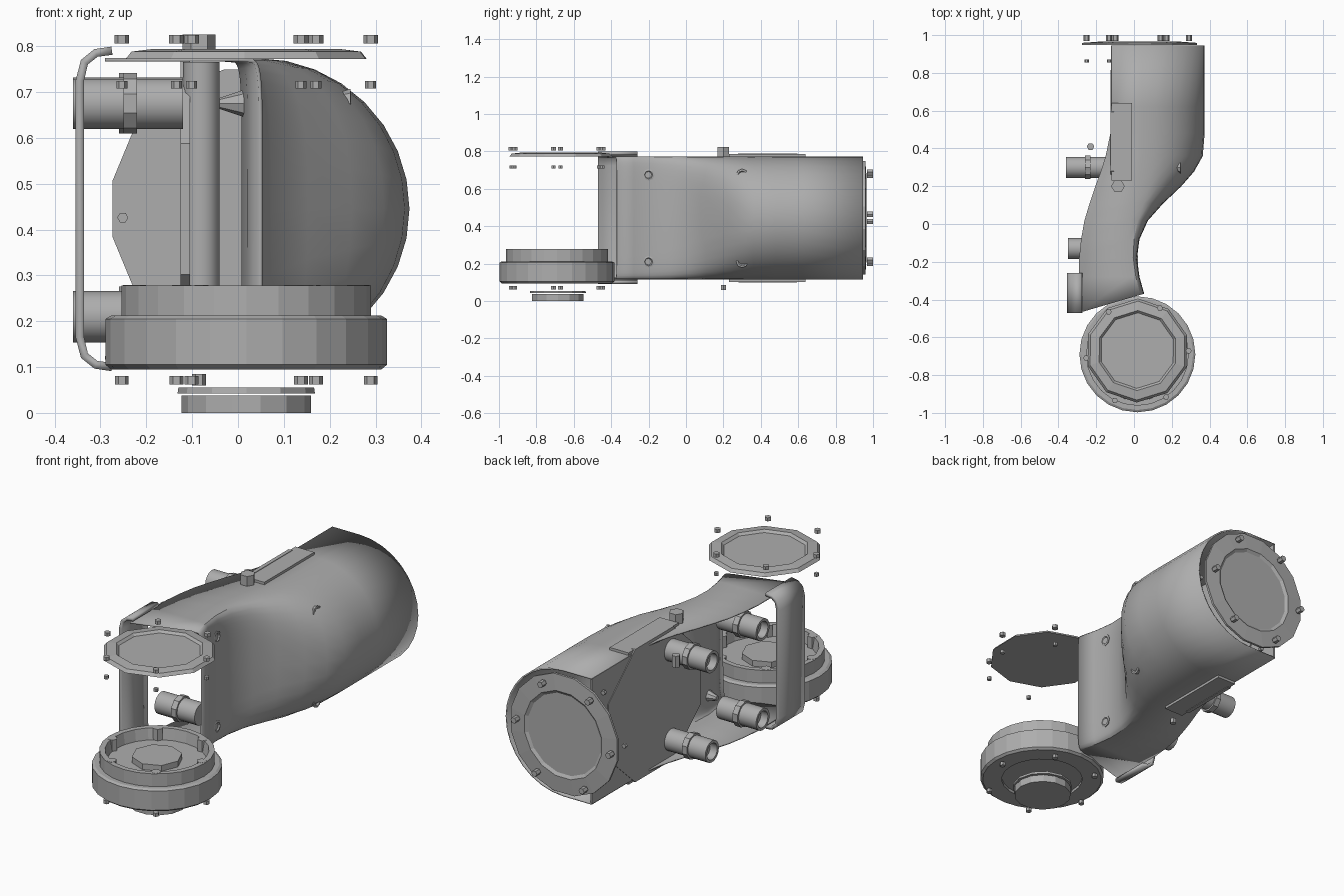
import bpy, bmesh, math
from mathutils import Matrix, Vector

if "Cube" in bpy.data.objects:
    bpy.data.objects.remove(bpy.data.objects["Cube"])

grey = bpy.data.materials.new("mid_grey")
grey.diffuse_color = (0.42, 0.42, 0.42, 1)
grey.use_nodes = True
grey.node_tree.nodes["Principled BSDF"].inputs["Base Color"].default_value = grey.diffuse_color
MID = 0.445      # height of the mirror plane of the arm
HALF = 0.325     # half height of the arm shell
AXES = {'X': Matrix.Rotation(math.pi / 2, 4, 'Y'),
        'Y': Matrix.Rotation(-math.pi / 2, 4, 'X'),
        'Z': Matrix.Identity(4)}


def finish(name, bm, smooth=None):
    bmesh.ops.recalc_face_normals(bm, faces=bm.faces)
    me = bpy.data.meshes.new(name)
    bm.to_mesh(me)
    bm.free()
    ob = bpy.data.objects.new(name, me)
    bpy.context.collection.objects.link(ob)
    me.materials.append(grey)
    if smooth:
        bpy.ops.object.select_all(action='DESELECT')
        ob.select_set(True)
        bpy.context.view_layer.objects.active = ob
        bpy.ops.object.shade_smooth_by_angle(angle=math.radians(smooth))
    return ob


def lathe(name, centre, profile, sides, axis='Z', turn=0.0, scale=(1, 1, 1), smooth=None):
    """Revolve (radius, offset) points about an axis through centre."""
    bm = bmesh.new()
    rings = []
    for r, h in profile:
        if r == 0:
            rings.append([bm.verts.new((0, 0, h))] * sides)
        else:
            rings.append([bm.verts.new((r * math.cos(turn + math.tau * i / sides),
                                        r * math.sin(turn + math.tau * i / sides), h))
                          for i in range(sides)])
    for a, b in zip(rings, rings[1:]):
        for i in range(sides):
            j = (i + 1) % sides
            bm.faces.new(list(dict.fromkeys((a[i], a[j], b[j], b[i]))))
    bm.transform(Matrix.Translation(centre) @ Matrix.Diagonal((*scale, 1)) @ AXES[axis])
    return finish(name, bm, smooth)


def disc(name, centre, r, h0, h1, sides, axis='Z', **kw):
    return lathe(name, centre, [(0, h0), (r, h0), (r, h1), (0, h1)], sides, axis, **kw)


def prism(name, outline, x0, x1):
    """Extrude a (y, z) outline along x."""
    bm = bmesh.new()
    f = bm.faces.new([bm.verts.new((x0, y, z)) for y, z in outline])
    ext = bmesh.ops.extrude_face_region(bm, geom=[f])
    bmesh.ops.translate(bm, vec=(x1 - x0, 0, 0),
                        verts=[v for v in ext['geom'] if isinstance(v, bmesh.types.BMVert)])
    return finish(name, bm)


# curved arm shell: stations are y, left edge, start of bulge, right edge, squareness
stations = [(-0.37, -0.29, 0.00, 0.05, 7), (-0.28, -0.29, -0.02, 0.025, 7),
            (-0.18, -0.29, -0.03, 0.012, 6), (-0.08, -0.28, -0.03, 0.025, 5),
            (0.02, -0.262, -0.02, 0.07, 4), (0.11, -0.235, 0.00, 0.15, 3),
            (0.20, -0.205, 0.02, 0.245, 2.5), (0.28, -0.175, 0.03, 0.315, 2.2),
            (0.36, -0.15, 0.04, 0.36, 2), (0.48, -0.125, 0.04, 0.37, 2),
            (0.62, -0.12, 0.04, 0.37, 2), (0.945, -0.12, 0.04, 0.37, 2)]
bm = bmesh.new()
loops = []
STEPS = 16
for k, (y, left, mid, right, n) in enumerate(stations):
    pts = [(left, HALF)]
    for i in range(STEPS + 1):
        a = math.pi / 2 - math.pi * i / STEPS
        c, s = max(math.cos(a), 0), math.sin(a)
        pts.append((mid + (right - mid) * c ** (2 / n),
                    HALF * math.copysign(abs(s) ** (2 / n), s)))
    pts.append((left, -HALF))
    loop = []
    for x, z in pts:
        # the joint end is slanted so its left corner wraps the round joint
        dy = -0.10 * (right - x) / (right - left) if k == 0 else 0
        loop.append(bm.verts.new((x, y + dy, MID + z)))
    loops.append(loop)
for a, b in zip(loops, loops[1:]):
    for i in range(len(a) - 1):
        bm.faces.new((a[i], a[i + 1], b[i + 1], b[i]))
shell = finish("arm_shell", bm, 25)
solid = shell.modifiers.new("thickness", 'SOLIDIFY')
solid.thickness = 0.008
solid.offset = 0

# round cover and wall on the inner side of the arm
disc("inner_side_cover", (-0.115, 0.437, MID), 0.373, -0.01, 0.01, 8, 'X',
     turn=math.pi / 8, scale=(1, 1.1, 1))
prism("inner_side_wall", [(0.6, MID - HALF), (0.945, MID - HALF),
                          (0.945, MID + HALF), (0.6, MID + HALF)], -0.122, -0.112)

# lip plates above and below the arm
for side, name in ((1, "upper_lip_plate"), (-1, "lower_lip_plate")):
    z = MID + side * (HALF + 0.008)
    prism(name, [(0.23, z - 0.009), (0.64, z - 0.009), (0.64, z + 0.009), (0.23, z + 0.009)],
          -0.118, -0.01)

# thin curved strap beside the joint
strap = [(-0.275, 0.345), (-0.31, 0.34), (-0.335, 0.32), (-0.345, 0.28)]
strap += [(x, -z) for x, z in reversed(strap)]
bm = bmesh.new()
rows = [[bm.verts.new((x, y, MID + z)) for x, z in strap] for y in (-0.47, -0.26)]
for i in range(len(strap) - 1):
    bm.faces.new((rows[0][i], rows[0][i + 1], rows[1][i + 1], rows[1][i]))
ob = finish("side_strap", bm, 40)
mod = ob.modifiers.new("thickness", 'SOLIDIFY')
mod.thickness = 0.018
mod.offset = 0

# four hollow standoffs with screws on the outer side of the arm
for y, x0, x1, xs in ((-0.2, -0.35, -0.12, 0.01), (0.3, -0.36, -0.10, 0.235)):
    for z in (0.21, 0.675):
        lathe("standoff", (0, y + (0.07 if y < 0 else 0), z),
              [(0, x0 + 0.04), (0.042, x0 + 0.04), (0.042, x0), (0.056, x0), (0.056, x1), (0, x1)],
              16, 'X', smooth=35)
        lathe("side_screw", (xs, y, z),
              [(0, -0.05), (0.012, -0.05), (0.032, 0.01), (0.022, 0.012), (0.014, 0.004), (0, 0.004)],
              8, 'X')
        disc("standoff_collar", (x0 + 0.1, y + (0.07 if y < 0 else 0), z), 0.066, 0, 0.03, 10, 'X')

# vertical pin through the arm with a head on top
disc("vertical_pin", (-0.08, 0.2, 0), 0.04, 0.125, 0.765, 12, smooth=35)
disc("pin_head", (-0.085, 0.2, 0), 0.036, 0.77, 0.825, 6)
disc("pin_tail", (-0.085, 0.2, 0), 0.015, 0.06, 0.085, 6)

# round joint housing below
JX, JY = 0.018, -0.69
lathe("joint_housing", (JX, JY, 0),
      [(0.2, 0.115), (0.2, 0.095), (0.295, 0.095), (0.307, 0.105), (0.307, 0.205), (0.295, 0.212),
       (0.272, 0.212), (0.272, 0.278), (0.245, 0.278), (0.235, 0.22), (0, 0.22)], 24)
disc("joint_floor", (JX, JY, 0), 0.21, 0.11, 0.125, 12)
disc("joint_hub", (JX, JY, 0), 0.12, 0.22, 0.25, 8)

# separate end cap under the joint
disc("lower_cap", (JX, JY + 0.005, 0), 0.141, 0, 0.038, 14)
lathe("lower_cap_ring", (JX, JY + 0.005, 0),
      [(0.12, 0.042), (0.15, 0.042), (0.148, 0.055), (0.12, 0.055), (0.12, 0.042)], 12)

# top joint plate and the matching plate on the far end: rim with recessed disc
rim = [(0, 0.0), (0.275, 0.0), (0.262, 0.016), (0.212, 0.022), (0.2, 0.010), (0, 0.010)]
lathe("top_joint_plate", (JX, -0.67, 0.772), rim, 10, turn=0.3)
far_rim = [(0, 0.0), (0.31, 0.0), (0.31, 0.012), (0.225, 0.018), (0.21, 0.008), (0, 0.008)]
lathe("far_end_plate", (0.03, 0.947, MID), far_rim, 16, 'Y', turn=math.pi / 16)

# rings of small screws around both joints
for i in range(6):
    a = math.radians(4 + 60 * i)
    c, s = 0.272 * math.cos(a), 0.272 * math.sin(a)
    x, y = JX + c, JY + s
    disc("lower_screw", (x, y, 0), 0.015, 0.062, 0.08, 6)
    disc("top_screw_head", (x, y, 0), 0.016, 0.806, 0.824, 6)
    disc("top_screw_tip", (x, y, 0), 0.012, 0.708, 0.724, 6)
    disc("housing_screw_post", (x * 0.9 + JX * 0.1, y * 0.9 + JY * 0.1, 0), 0.025, 0.21, 0.279, 6)
    disc("far_end_screw", (0.02 + c, 0, MID + s), 0.016, 0.968, 1.0, 6, 'Y')
    disc("far_end_screw_tip", (0.02 + c, 0, MID + s), 0.012, 0.855, 0.87, 6, 'Y')

# socket screw on top of one standoff and its neighbour
disc("upper_side_post", (-0.23, 0.41, 0.69), 0.02, -0.03, 0.03, 6)
